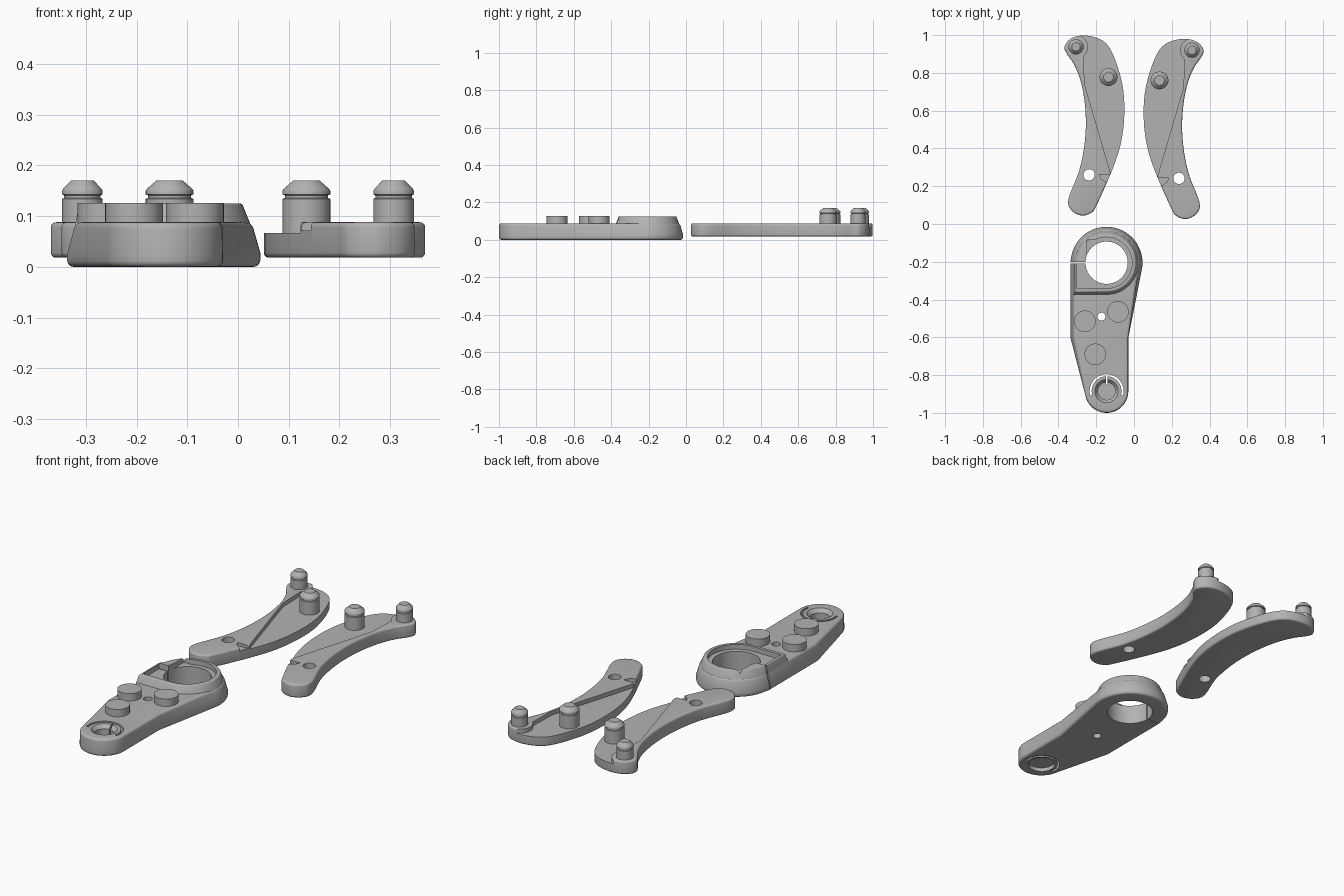
import bpy, bmesh
from math import cos, sin, radians, pi
from mathutils import Vector

if "Cube" in bpy.data.objects:
    bpy.data.objects.remove(bpy.data.objects["Cube"], do_unlink=True)

grey = bpy.data.materials.new("plain grey")
grey.use_nodes = True
GREY = (0.45, 0.45, 0.45, 1)
grey.diffuse_color = GREY
grey.node_tree.nodes["Principled BSDF"].inputs["Base Color"].default_value = GREY


def arc(c, r, a0, a1, n=24):
    """Points on an arc, angles in degrees."""
    angles = [radians(a0 + (a1 - a0) * i / n) for i in range(n + 1)]
    return [(c[0] + r * cos(a), c[1] + r * sin(a)) for a in angles]


def circle(c, r, n=40):
    return arc(c, r, 0, 360, n)[:-1]


def rect(x0, y0, x1, y1):
    return [(x0, y0), (x1, y0), (x1, y1), (x0, y1)]


def smooth_loop(pts, steps=6):
    """Closed Catmull-Rom curve through the points."""
    out, n = [], len(pts)
    p = [Vector(q) for q in pts]
    for i in range(n):
        a, b, c, d = p[i - 1], p[i], p[(i + 1) % n], p[(i + 2) % n]
        for k in range(steps):
            t = k / steps
            out.append(tuple(0.5 * (2 * b + (c - a) * t + (2 * a - 5 * b + 4 * c - d) * t ** 2
                                    + (3 * b - a - 3 * c + d) * t ** 3)))
    return out


def select(ob):
    bpy.ops.object.select_all(action="DESELECT")
    bpy.context.view_layer.objects.active = ob
    ob.select_set(True)


def loft(name, levels, bevel=0):
    """Solid through equal-sized outlines, each given with its height."""
    bm = bmesh.new()
    rings = [[bm.verts.new((x, y, z)) for x, y in pts] for pts, z in levels]
    n = len(rings[0])
    for lo, hi in zip(rings, rings[1:]):
        for i in range(n):
            j = (i + 1) % n
            bm.faces.new((lo[i], lo[j], hi[j], hi[i]))
    bm.faces.new(rings[0][::-1])
    bm.faces.new(rings[-1])
    bmesh.ops.recalc_face_normals(bm, faces=bm.faces)
    if bevel:
        rim = [e for e in bm.edges if all(v in rings[0] for v in e.verts)
               or all(v in rings[-1] for v in e.verts)]
        bmesh.ops.bevel(bm, geom=rim, offset=bevel, segments=4, profile=0.5,
                        affect="EDGES", clamp_overlap=True)
    me = bpy.data.meshes.new(name)
    bm.to_mesh(me)
    bm.free()
    me.materials.append(grey)
    ob = bpy.data.objects.new(name, me)
    bpy.context.collection.objects.link(ob)
    return ob


def prism(name, pts, z0, z1, bevel=0):
    return loft(name, [(pts, z0), (pts, z1)], bevel)


def combine(ob, tools, operation="DIFFERENCE"):
    """Apply booleans and remove the helper solids."""
    select(ob)
    for tool in tools:
        tool.hide_render = True
        mod = ob.modifiers.new("shape", "BOOLEAN")
        mod.object, mod.operation, mod.solver = tool, operation, "EXACT"
        bpy.ops.object.modifier_apply(modifier=mod.name)
        bpy.data.objects.remove(tool, do_unlink=True)


def finish(ob):
    select(ob)
    bpy.ops.object.shade_smooth_by_angle(angle=radians(32))


# Base plate: wide round end tapering to a narrow round end
RING, TIP = (-0.145, -0.205), (-0.145, -0.885)


def plate_outline(r, left, inset):
    return (arc(RING, r, -12, 168, 40) + [(left, -0.2), (left, -0.6)]
            + arc(TIP, 0.115 - inset, 190, 360) + [(-0.03 - inset, -0.6)])


def collar_outline(r, left, front):
    return arc(RING, r, -90, 165, 48) + [(left, -0.2), (left, front)]


plate = loft("base_plate", [(plate_outline(0.188, -0.337, 0), 0),
                            (plate_outline(0.19, -0.337, 0), 0.025),
                            (plate_outline(0.172, -0.32, 0.001), 0.088)], 0.012)
collar = loft("collar", [(collar_outline(0.18, -0.327, -0.385), 0.05),
                         (collar_outline(0.168, -0.32, -0.374), 0.088),
                         (collar_outline(0.153, -0.313, -0.36), 0.125)], 0.004)
combine(plate, [collar], "UNION")

pocket = arc(RING, 0.135, -90, 115, 40) + [(-0.25, -0.085), (-0.25, -0.203),
                                           (-0.304, -0.203), (-0.304, -0.34)]
clip_slot = arc(TIP, 0.09, -15, 195) + arc(TIP, 0.079, 195, -15)
combine(plate, [
    prism("pocket", pocket, 0.1, 0.2),
    prism("large_hole", circle(RING, 0.112, 64), -0.1, 0.2),
    prism("side_slit", rect(-0.4, -0.209, -0.24, -0.201), -0.1, 0.2),
    prism("small_hole", circle((-0.172, -0.49), 0.021, 24), -0.1, 0.2),
    prism("tip_hole", circle(TIP, 0.046), -0.1, 0.2),
    loft("countersink", [(circle(TIP, 0.045), 0.068), (circle(TIP, 0.07), 0.098)]),
    prism("counterbore", circle(TIP, 0.066), -0.1, 0.02),
    prism("clip_slot", clip_slot, -0.1, 0.2),
    prism("clip_split", rect(-0.149, -0.85, -0.141, -0.8), -0.1, 0.2)])
finish(plate)

# Round pads on the plate
for i, c in enumerate([(-0.26, -0.515), (-0.085, -0.465), (-0.205, -0.69)]):
    finish(prism(f"round_pad_{i + 1}", circle(c, 0.057), 0.08, 0.126))

# Curved arms, drawn for the right side and mirrored for the left
CRESCENT = [(-0.368, 0.94), (-0.33, 0.984), (-0.255, 0.998), (-0.165, 0.97), (-0.11, 0.895),
            (-0.062, 0.74), (-0.051, 0.59), (-0.067, 0.44), (-0.11, 0.3), (-0.195, 0.105),
            (-0.225, 0.06), (-0.28, 0.045), (-0.333, 0.075), (-0.346, 0.135), (-0.288, 0.29),
            (-0.259, 0.45), (-0.257, 0.6), (-0.278, 0.74), (-0.315, 0.84), (-0.355, 0.9)]
END_PIN, MID_PIN = (-0.307, 0.938), (-0.135, 0.778)


def pin(name, c, r, base):
    """Shaft with a thin neck groove, a collar and a conical head."""
    profile = [(r, base), (r, 0.134), (r * 0.9, 0.136), (r * 0.9, 0.141), (r, 0.143),
               (r, 0.15), (r * 0.95, 0.154), (r * 0.56, 0.17)]
    finish(loft(name, [(circle(c, k), z) for k, z in profile]))


for side, sx, dy in (("right", 1, 0), ("left", -1, -0.018)):
    def place(pts):
        return [(sx * x, y + dy) for x, y in pts]

    arm = prism(f"{side}_arm", place(smooth_loop(CRESCENT)), 0.018, 0.088, 0.01)
    # lowered shelf along the convex side, leaving a boss around the end pin
    shelf = arc(END_PIN, 0.063, 70, -50, 16) + [(-0.262, 0.74), (-0.115, 0.24),
                                                (0.05, 0.22), (0.05, 1.1), (-0.285, 1.1)]
    notch = [(-0.185, 0.262), (-0.175, 0.24), (-0.1, 0.19), (-0.09, 0.25), (-0.12, 0.262)]
    combine(arm, [
        prism("shelf", place(shelf), 0.067, 0.2),
        prism("notch", place(notch), 0.072, 0.2),
        prism("arm_hole", place(circle((-0.238, 0.26), 0.03, 32)), -0.1, 0.2)])
    finish(arm)
    pin(f"{side}_end_pin", place([END_PIN])[0], 0.04, 0.075)
    pin(f"{side}_middle_pin", place([MID_PIN])[0], 0.047, 0.055)
